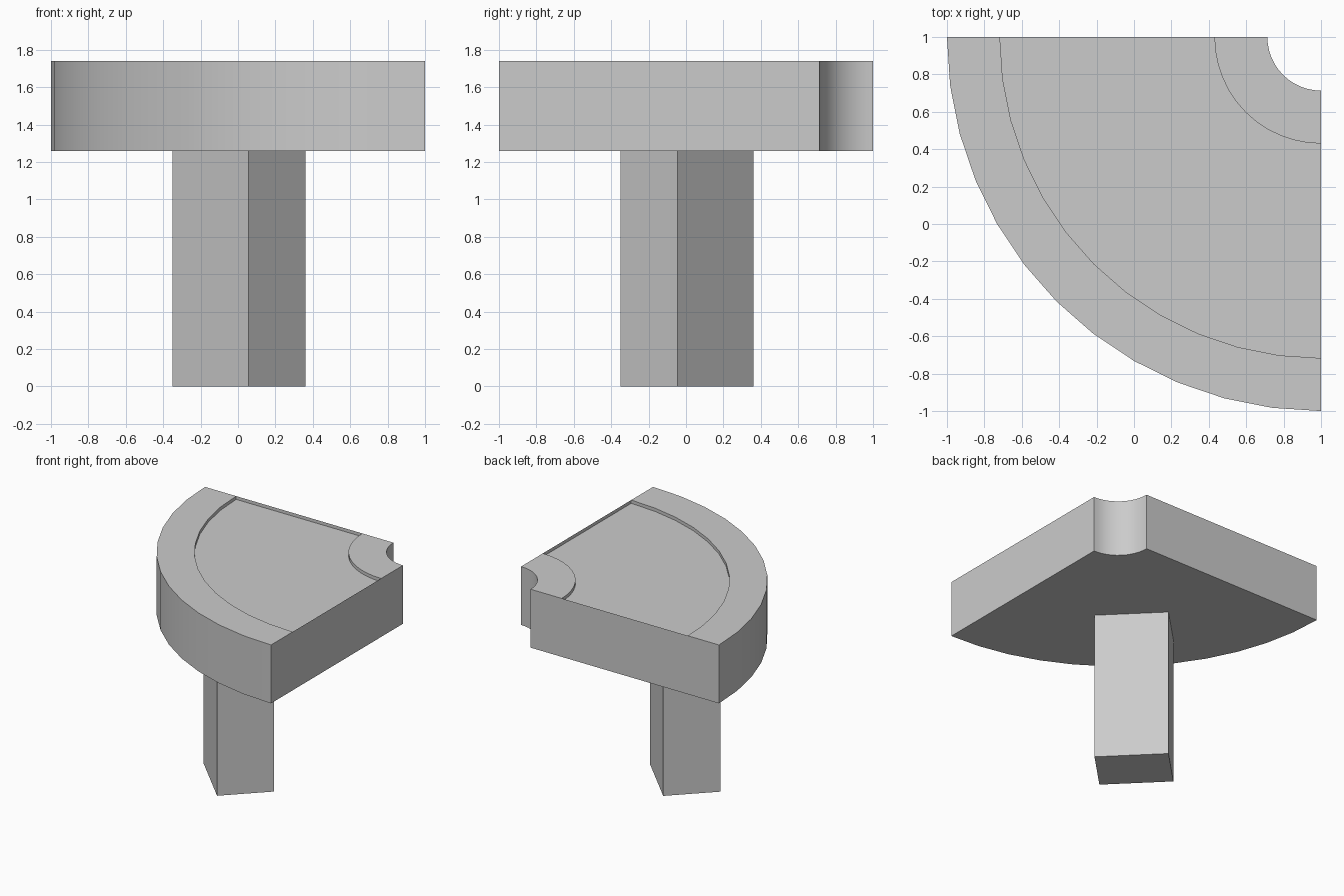
import bpy, bmesh
from math import sin, cos, pi, radians

if "Cube" in bpy.data.objects:
    bpy.data.objects.remove(bpy.data.objects["Cube"])

STEPS = 12


def finish(name, bm):
    bmesh.ops.recalc_face_normals(bm, faces=bm.faces)
    mesh = bpy.data.meshes.new(name)
    bm.to_mesh(mesh)
    bm.free()
    obj = bpy.data.objects.new(name, mesh)
    bpy.context.collection.objects.link(obj)
    return obj


# Quarter-ring top: cross-section (radius, z) swept 90 degrees about the corner (1, 1)
profile = [(0.287, 1.26), (2.0, 1.26), (2.0, 1.74), (1.717, 1.74),
           (1.717, 1.713), (0.57, 1.713), (0.57, 1.74), (0.287, 1.74)]
bm = bmesh.new()
rings = []
for i in range(STEPS + 1):
    a = pi + pi / 2 * i / STEPS
    rings.append([bm.verts.new((1 + r * cos(a), 1 + r * sin(a), z)) for r, z in profile])
n = len(profile)
for a, b in zip(rings, rings[1:]):
    for j in range(n):
        k = (j + 1) % n
        bm.faces.new((a[j], a[k], b[k], b[j]))
ends = [bm.faces.new(rings[0]), bm.faces.new(rings[-1])]
bmesh.ops.triangulate(bm, faces=ends)
top = finish("quarter_ring_top", bm)
bpy.context.view_layer.objects.active = top
top.select_set(True)
bpy.ops.object.shade_smooth_by_angle(angle=radians(30))

# Rectangular post turned 45 degrees under the top
base = [(0.055, -0.35), (0.36, -0.045), (-0.045, 0.36), (-0.35, 0.055)]
bm = bmesh.new()
foot = bm.faces.new([bm.verts.new((x, y, 0)) for x, y in base])
ext = bmesh.ops.extrude_face_region(bm, geom=[foot], use_keep_orig=True)
for v in ext["geom"]:
    if isinstance(v, bmesh.types.BMVert):
        v.co.z = 1.26
finish("post", bm)
